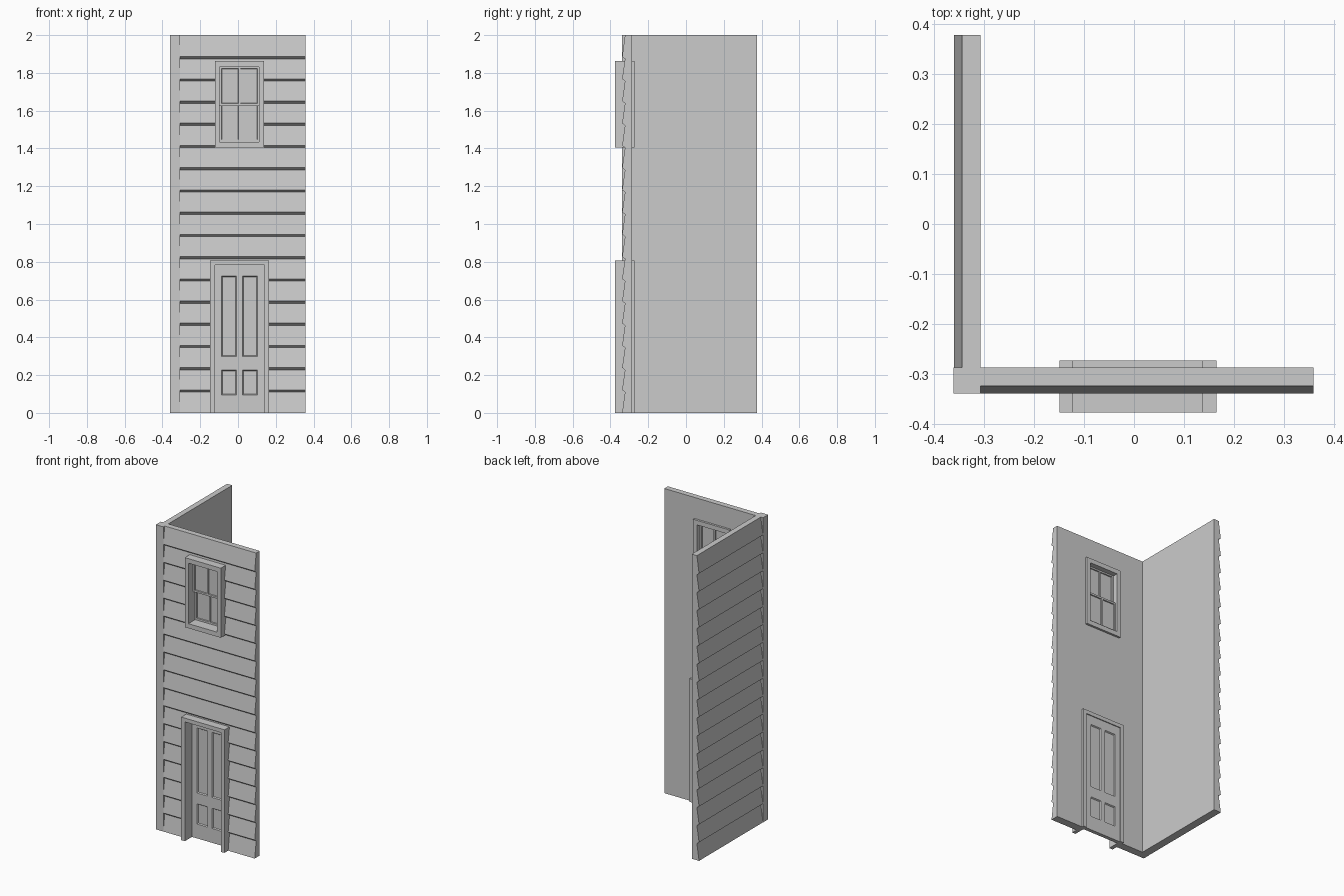
import bpy, bmesh

if "Cube" in bpy.data.objects:
    bpy.data.objects.remove(bpy.data.objects["Cube"])

N = 17
STEP = 2.0 / N


def finish(name, bm):
    bmesh.ops.recalc_face_normals(bm, faces=bm.faces)
    me = bpy.data.meshes.new(name)
    bm.to_mesh(me)
    bm.free()
    ob = bpy.data.objects.new(name, me)
    bpy.context.scene.collection.objects.link(ob)
    return ob


def box(name, x, y, z):
    bm = bmesh.new()
    bmesh.ops.create_cube(bm, size=1)
    for v in bm.verts:
        v.co = [r[0] + (c + 0.5) * (r[1] - r[0]) for c, r in zip(v.co, (x, y, z))]
    return finish(name, bm)


def prism(name, pts, place, a, b):
    """Extrude a 2D outline from a to b; place maps (depth, z, along) to 3D."""
    bm = bmesh.new()
    ends = [[bm.verts.new(place(d, z, t)) for d, z in pts] for t in (a, b)]
    for e in ends:
        bm.faces.new(e)
    for i in range(len(pts)):
        j = (i + 1) % len(pts)
        bm.faces.new((ends[0][i], ends[0][j], ends[1][j], ends[1][i]))
    return finish(name, bm)


def siding(outer, notch, inner):
    """Lapped board profile: each board leans out toward its lower edge."""
    pts = [(inner, 0), (outer, 0)]
    for k in range(1, N):
        pts += [(notch, k * STEP - 0.008), (outer, k * STEP + 0.004)]
    return pts + [(notch, 2), (inner, 2)]


def panelled(name, xs, zs, y, edge, depth):
    """Slab on a grid; odd cells are sunk panels on both faces."""
    bm = bmesh.new()
    g = [[[bm.verts.new((x, yy, z)) for z in zs] for x in xs] for yy in y]
    nx, nz = len(xs) - 1, len(zs) - 1
    panels = []
    for s in g:
        for i in range(nx):
            for j in range(nz):
                f = bm.faces.new((s[i][j], s[i + 1][j], s[i + 1][j + 1], s[i][j + 1]))
                if i % 2 and j % 2:
                    panels.append(f)
    a, b = g
    for i in range(nx):
        for j in (0, nz):
            bm.faces.new((a[i][j], a[i + 1][j], b[i + 1][j], b[i][j]))
    for j in range(nz):
        for i in (0, nx):
            bm.faces.new((a[i][j], a[i][j + 1], b[i][j + 1], b[i][j]))
    bmesh.ops.recalc_face_normals(bm, faces=bm.faces)
    bmesh.ops.inset_individual(bm, faces=panels, thickness=edge, depth=-depth)
    return finish(name, bm)


# clapboard walls and corner post
front = prism("front_wall", siding(-0.338, -0.323, -0.286),
              lambda d, z, t: (t, d, z), -0.307, 0.358)
prism("side_wall", siding(-0.359, -0.343, -0.306),
      lambda d, z, t: (d, t, z), -0.287, 0.377)
box("corner_post", (-0.36, -0.306), (-0.338, -0.286), (0, 2))

# openings in the front wall
for x, z in (((-0.135, 0.152), (-0.1, 0.797)), ((-0.11, 0.125), (1.42, 1.847))):
    cutter = box("opening_cutter", x, (-0.5, -0.2), z)
    cutter.hide_render = True
    mod = front.modifiers.new("opening", 'BOOLEAN')
    mod.operation = 'DIFFERENCE'
    mod.object = cutter
    mod.solver = 'EXACT'
    bpy.context.view_layer.objects.active = front
    bpy.ops.object.modifier_apply(modifier=mod.name)
    bpy.data.objects.remove(cutter)

# door casing: three-sided frame
D = (-0.376, -0.272)
prism("door_frame", [(-0.149, 0), (-0.149, 0.808), (0.165, 0.808), (0.165, 0),
                     (0.14, 0), (0.14, 0.783), (-0.123, 0.783), (-0.123, 0)],
      lambda d, z, t: (d, t, z), *D)

# four-panel door
panelled("door", (-0.123, -0.087, -0.009, 0.024, 0.102, 0.14),
         (0, 0.094, 0.227, 0.298, 0.725, 0.783), (-0.302, -0.278), 0.007, 0.007)

# window casing: four-sided frame
for n, x, z in (("left", (-0.123, -0.097), (1.405, 1.862)),
                ("right", (0.112, 0.138), (1.405, 1.862)),
                ("sill", (-0.097, 0.112), (1.405, 1.435)),
                ("head", (-0.097, 0.112), (1.832, 1.862))):
    box("window_frame_" + n, x, D, z)

# double-hung sashes, upper one set further out
XS = (-0.097, -0.087, 0.002, 0.013, 0.102, 0.112)
panelled("upper_sash", XS, (1.626, 1.638, 1.822, 1.832), (-0.326, -0.306), 0.002, 0.007)
panelled("lower_sash", XS, (1.435, 1.447, 1.626, 1.638), (-0.306, -0.286), 0.002, 0.007)
